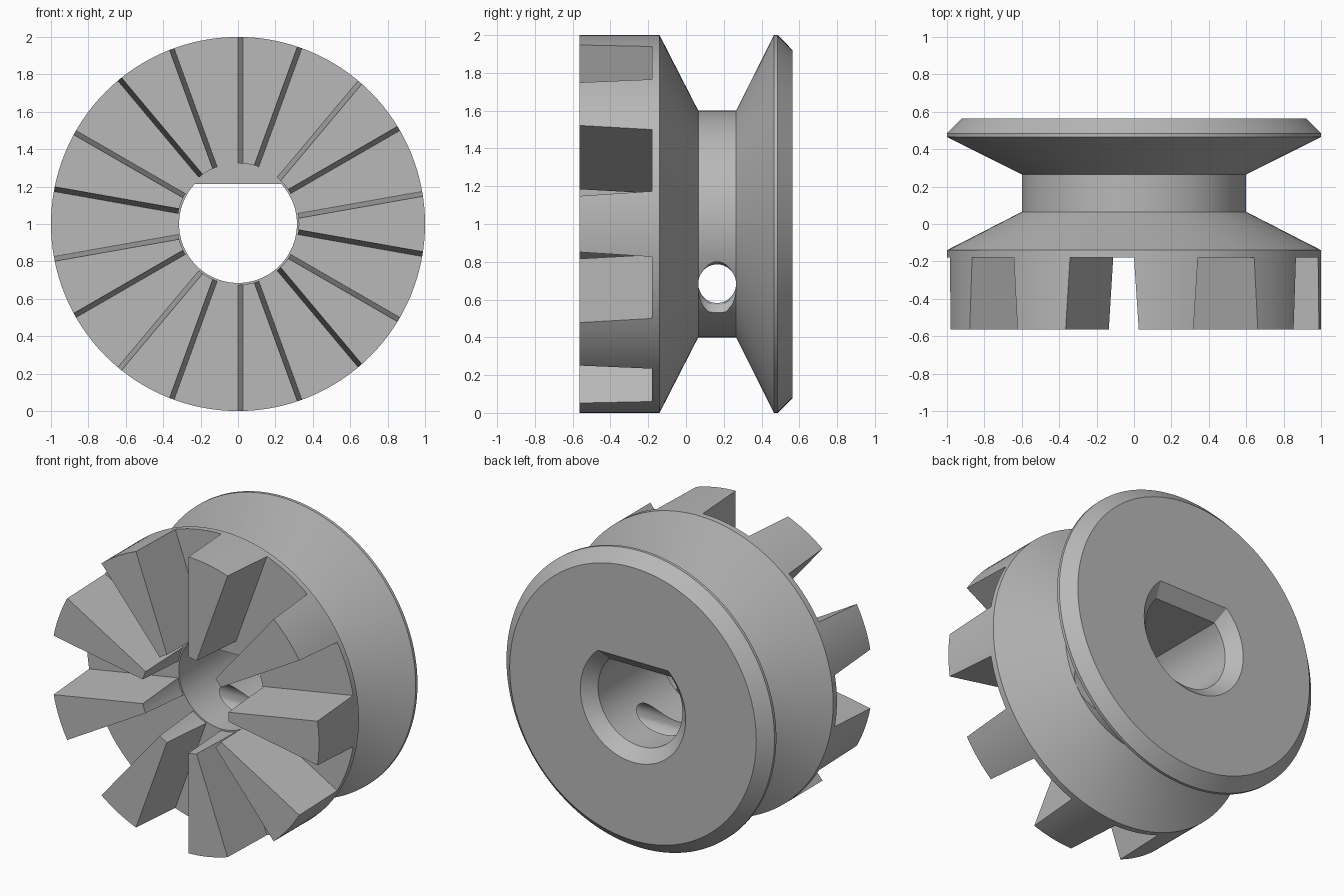
import bpy, bmesh, math
from mathutils import Vector

cube = bpy.data.objects.get("Cube")
if cube:
    bpy.data.objects.remove(cube, do_unlink=True)

STEPS = 128
FRONT, BACK, FLOOR = -0.565, 0.565, -0.18

grey = bpy.data.materials.new("plain grey")
grey.use_nodes = True
colour = (0.48, 0.48, 0.48, 1)
grey.diffuse_color = colour
grey.node_tree.nodes["Principled BSDF"].inputs["Base Color"].default_value = colour


def loft(name, rings):
    """Closed solid through rings that have equal point counts."""
    bm = bmesh.new()
    loops = [[bm.verts.new(p) for p in ring] for ring in rings]
    n = len(loops[0])
    for a, b in zip(loops, loops[1:]):
        for i in range(n):
            j = (i + 1) % n
            bm.faces.new((a[i], a[j], b[j], b[i]))
    bm.faces.new(loops[0])
    bm.faces.new(loops[-1])
    bmesh.ops.recalc_face_normals(bm, faces=bm.faces)
    mesh = bpy.data.meshes.new(name)
    bm.to_mesh(mesh)
    bm.free()
    mesh.materials.append(grey)
    obj = bpy.data.objects.new(name, mesh)
    bpy.context.collection.objects.link(obj)
    return obj


def circle(y, r):
    turns = [math.tau * i / STEPS for i in range(STEPS)]
    return [(r * math.cos(t), y, 1 + r * math.sin(t)) for t in turns]


def d_ring(y, r, flat):
    """Circle with a flat top."""
    start = math.asin(flat / r)
    sweep = math.pi + 2 * start
    turns = [math.pi - start + sweep * i / STEPS for i in range(STEPS + 1)]
    return [(r * math.cos(t), y, 1 + r * math.sin(t)) for t in turns]


def oval(x, ry, rz, z):
    turns = [math.tau * i / 64 for i in range(64)]
    return [(x, 0.165 + ry * math.cos(t), z + rz * math.sin(t)) for t in turns]


# Grooved body
profile = [(FRONT, 1), (-0.14, 1), (0.065, 0.6), (0.265, 0.6),
           (0.465, 1), (0.485, 1), (BACK, 0.92)]
body = loft("grooved_toothed_wheel", [circle(y, r) for y, r in profile])

# Bore between the teeth, flat-sided bore, and its back chamfer
cutters = [
    loft("tooth_bore_cutter", [circle(-0.7, 0.325), circle(FLOOR, 0.325)]),
    loft("bore_cutter", [d_ring(-0.3, 0.315, 0.215), d_ring(0.487, 0.315, 0.215),
                         d_ring(BACK, 0.393, 0.293), d_ring(0.7, 0.393, 0.293)]),
]

# Nine wedge slots that widen towards the front
for k in range(9):
    start = math.radians(90 + 40 * k)
    mid = start + math.radians(10)
    wedge = [Vector((0, FLOOR, 1))]
    for t in (start, start + math.radians(20)):
        wedge.append(Vector((1.6 * math.cos(t), FLOOR, 1 + 1.6 * math.sin(t))))
    shift = Vector((-0.16 * math.cos(mid), -0.42, -0.16 * math.sin(mid)))
    cutters.append(loft("slot_cutter", [wedge, [p + shift for p in wedge]]))

# Cross hole with eased mouths on both sides
cutters.append(loft("cross_hole_cutter", [oval(x, 0.1, 0.102, 0.684) for x in (-1.2, 1.2)]))
for side in (-1, 1):
    cutters.append(loft("hole_mouth_cutter", [oval(side * 0.35, 0.095, 0.11, 0.68),
                                              oval(side * 0.38, 0.099, 0.14, 0.66),
                                              oval(side * 0.7, 0.099, 0.14, 0.66)]))

for cutter in cutters:
    cutter.hide_render = True
    mod = body.modifiers.new(cutter.name, 'BOOLEAN')
    mod.operation = 'DIFFERENCE'
    mod.solver = 'EXACT'
    mod.object = cutter

# Bake the cuts and remove the cutters
evaluated = body.evaluated_get(bpy.context.evaluated_depsgraph_get())
body.data = bpy.data.meshes.new_from_object(evaluated)
body.modifiers.clear()
for cutter in cutters:
    bpy.data.objects.remove(cutter, do_unlink=True)

bpy.ops.object.select_all(action='DESELECT')
bpy.context.view_layer.objects.active = body
body.select_set(True)
bpy.ops.object.shade_smooth_by_angle(angle=math.radians(20))
